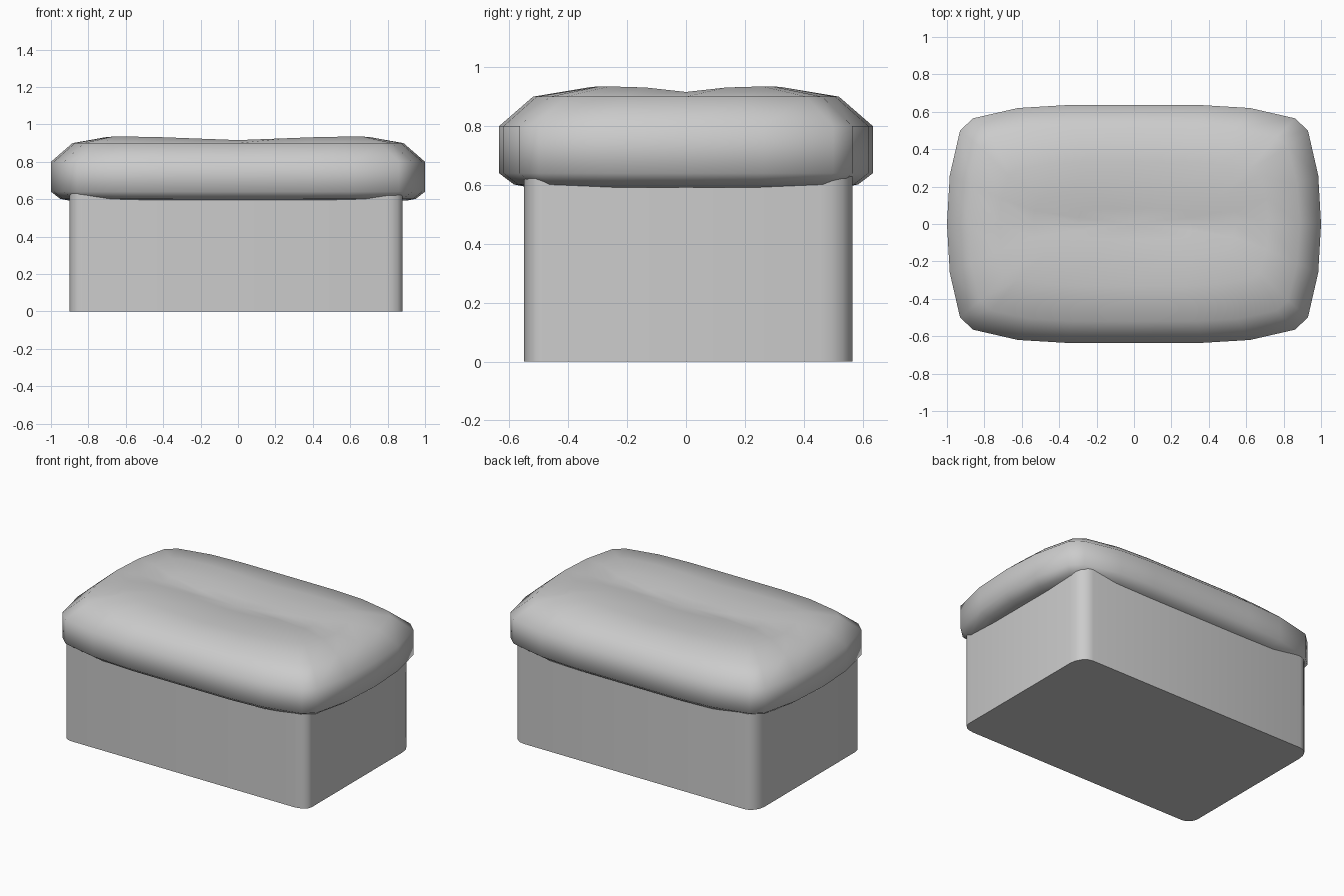
import bpy
import math

cube = bpy.data.objects.get("Cube")
if cube:
    bpy.data.objects.remove(cube, do_unlink=True)

grey = bpy.data.materials.new("grey_fabric")
grey.use_nodes = True
COLOUR = (0.6, 0.6, 0.6, 1)
grey.diffuse_color = COLOUR
grey.node_tree.nodes["Principled BSDF"].inputs["Base Color"].default_value = COLOUR


def loft(name, rings, angle, cap_point=None):
    """Skin a stack of equal rings; close the top with a point or a flat cap."""
    n = len(rings[0])
    verts = [v for ring in rings for v in ring]
    faces = [tuple(reversed(range(n)))]
    for k in range(len(rings) - 1):
        for i in range(n):
            a, b = k * n + i, k * n + (i + 1) % n
            faces.append((a, b, b + n, a + n))
    last = (len(rings) - 1) * n
    if cap_point:
        verts.append(cap_point)
        faces += [(last + i, last + (i + 1) % n, len(verts) - 1) for i in range(n)]
    else:
        faces.append(tuple(range(last, last + n)))
    mesh = bpy.data.meshes.new(name)
    mesh.from_pydata(verts, [], faces)
    mesh.materials.append(grey)
    obj = bpy.data.objects.new(name, mesh)
    bpy.context.collection.objects.link(obj)
    bpy.ops.object.select_all(action="DESELECT")
    obj.select_set(True)
    bpy.context.view_layer.objects.active = obj
    bpy.ops.object.shade_smooth_by_angle(angle=math.radians(angle))
    return obj


# Base: upright box with four slightly uneven rounded corners
X0, X1, Y0, Y1 = -0.90, 0.88, -0.55, 0.565
corners = [(X1, Y1, 0.09, 0.11), (X0, Y1, 0.08, 0.10),
           (X0, Y0, 0.07, 0.07), (X1, Y0, 0.09, 0.06)]
outline = []
for q, (cx, cy, rx, ry) in enumerate(corners):
    ox = cx - math.copysign(rx, cx)
    oy = cy - math.copysign(ry, cy)
    for s in range(5):
        t = (q + s / 4) * math.pi / 2
        outline.append((ox + rx * math.cos(t), oy + ry * math.sin(t)))
loft("base", [[(x, y, z) for x, y in outline] for z in (0, 0.63)], 40)

# Cushion: softly bulging outline, mirrored from one quarter
quarter = [(1.0, 0.0), (0.985, 0.26), (0.93, 0.5), (0.86, 0.565),
           (0.62, 0.62), (0.37, 0.635), (0.0, 0.635)]
half = quarter + [(-x, y) for x, y in quarter[-2::-1]]
cushion_outline = half + [(-x, -y) for x, y in half[1:-1]]


def dimpled(x, y):
    """Top height: four raised pads around a shallow middle."""
    return 0.897 + 0.019 * min(1, abs(x) / 0.5) + 0.019 * min(1, abs(y) / 0.17)


# Edge rings (inset, height), then top rings (x and y scale)
rings = []
for inset, z in [(0.10, 0.592), (0.05, 0.602), (0, 0.64), (0, 0.8), (0.115, 0.9)]:
    rings.append([(x * (1 - inset), y * (1 - inset / 0.635), z)
                  for x, y in cushion_outline])
for sx, sy in [(0.72, 0.52), (0.54, 0.27), (0.3, 0.13)]:
    rings.append([(x * sx, y * sy, dimpled(x * sx, y * sy))
                  for x, y in cushion_outline])
loft("cushion", rings, 75, (0, 0, 0.897))
